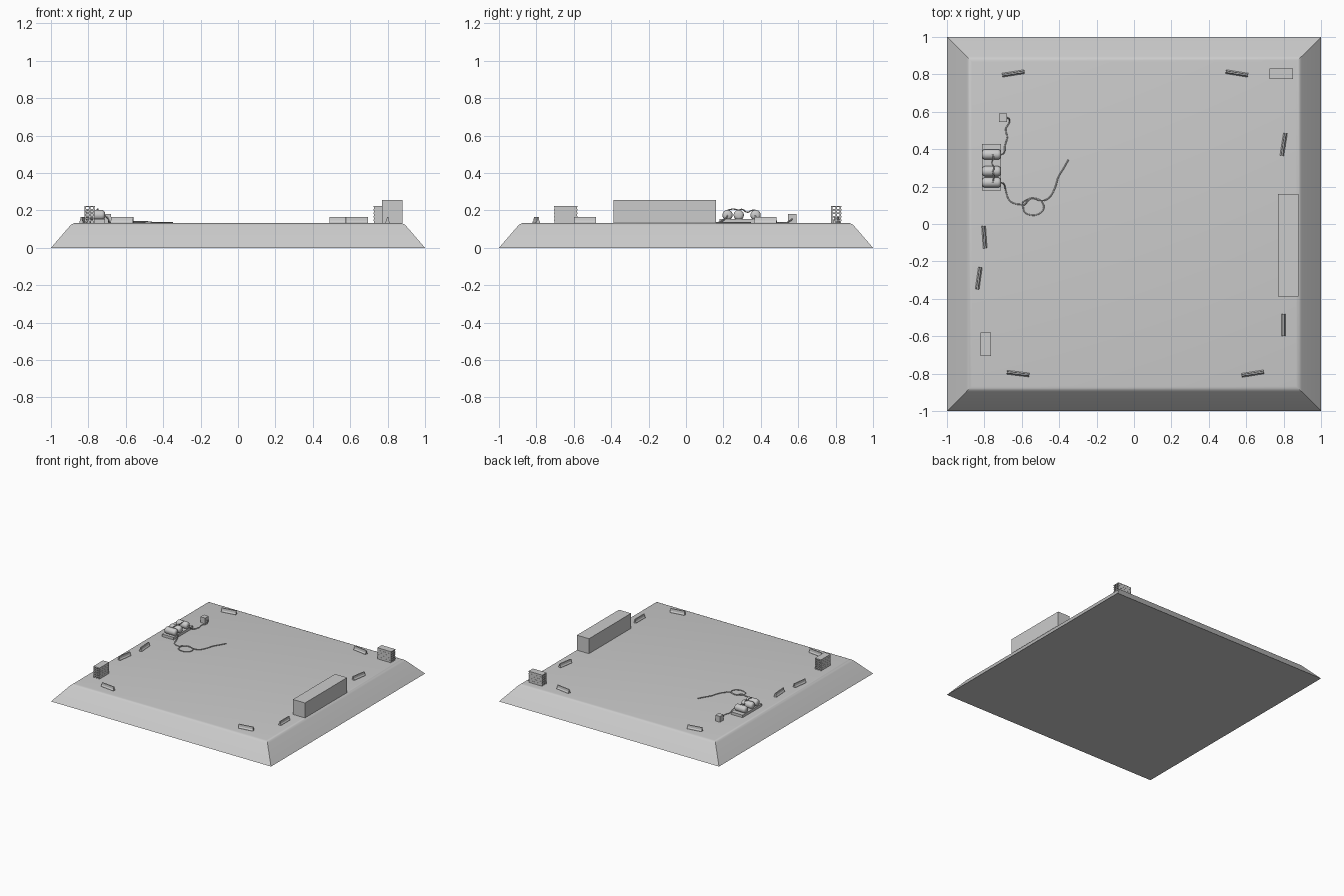
import bpy, bmesh, math
from mathutils import Matrix, Vector

if "Cube" in bpy.data.objects:
    bpy.data.objects.remove(bpy.data.objects["Cube"])

GROUND = 0.133


def finish(name, bm, smooth=None):
    bmesh.ops.recalc_face_normals(bm, faces=bm.faces)
    me = bpy.data.meshes.new(name)
    bm.to_mesh(me)
    bm.free()
    ob = bpy.data.objects.new(name, me)
    bpy.context.collection.objects.link(ob)
    if smooth:
        bpy.ops.object.select_all(action='DESELECT')
        ob.select_set(True)
        bpy.context.view_layer.objects.active = ob
        bpy.ops.object.shade_smooth_by_angle(angle=math.radians(smooth))
    return ob


def add_box(bm, x0, x1, y0, y1, z0, z1):
    m = Matrix.Translation(((x0 + x1) / 2, (y0 + y1) / 2, (z0 + z1) / 2))
    m = m @ Matrix.Diagonal((x1 - x0, y1 - y0, z1 - z0, 1))
    return bmesh.ops.create_cube(bm, size=1, matrix=m)['verts']


def box(name, *b):
    bm = bmesh.new()
    add_box(bm, *b)
    return finish(name, bm)


# sloped platform with a softened top rim
bm = bmesh.new()
for v in add_box(bm, -1, 1, -1, 1, 0, GROUND):
    if v.co.z > 0.05:
        v.co.x *= 0.885
        v.co.y *= 0.885
rim = [e for e in bm.edges if all(v.co.z > 0.1 for v in e.verts)]
bmesh.ops.bevel(bm, geom=rim, offset=0.018, segments=3, profile=0.5, affect='EDGES')
finish("platform", bm, 30)

# long container and small control box
box("container", 0.77, 0.88, -0.387, 0.16, GROUND, 0.256)
box("control_box", -0.722, -0.68, 0.545, 0.59, GROUND, 0.18)


# road barriers with a stepped, tapering profile
def barrier(i, x, y, deg):
    half = [(0.0105, 0), (0.0105, 0.006), (0.006, 0.013), (0.004, 0.031)]
    prof = half + [(-a, b) for a, b in reversed(half)]
    bm = bmesh.new()
    face = bm.faces.new([bm.verts.new((-0.06, a, b)) for a, b in prof])
    ext = bmesh.ops.extrude_face_region(bm, geom=[face], use_keep_orig=True)['geom']
    bmesh.ops.translate(bm, vec=(0.12, 0, 0),
                        verts=[g for g in ext if isinstance(g, bmesh.types.BMVert)])
    ob = finish(f"barrier_{i}", bm)
    ob.location = (x, y, GROUND)
    ob.rotation_euler.z = math.radians(deg)


for i, p in enumerate([(-0.645, 0.805, 9), (0.55, 0.805, -9), (0.80, 0.425, 81),
                       (0.80, -0.54, 90), (0.635, -0.80, 9), (-0.62, -0.80, -7),
                       (-0.80, -0.07, 94), (-0.83, -0.29, 82)]):
    barrier(i + 1, *p)


# stacks of pallets: solid deck boards over three runners
def pallet_stack(name, x, y, deg, layers=5, L=0.125, W=0.056, H=0.0184):
    bm = bmesh.new()
    for k in range(layers):
        z = k * H
        for c in (-1, 0, 1):
            cy = c * (W / 2 - 0.005)
            add_box(bm, -L / 2 + 0.002, L / 2 - 0.002, cy - 0.004, cy + 0.004, z, z + 0.0115)
        add_box(bm, -L / 2, L / 2, -W / 2, W / 2, z + 0.0115, z + H)
    ob = finish(name, bm)
    ob.location = (x, y, GROUND)
    ob.rotation_euler.z = math.radians(deg)


pallet_stack("pallet_stack_back", 0.787, 0.803, 0)
pallet_stack("pallet_stack_left", -0.793, -0.643, 90)

# tray carrying three lying tanks
box("tank_tray", -0.814, -0.711, 0.178, 0.428, GROUND, 0.154)
for i, y in enumerate((0.222, 0.282, 0.372)):
    bm = bmesh.new()
    m = Matrix.Translation((-0.762, y, 0.175)) @ Matrix.Rotation(math.pi / 2, 4, 'Y')
    bmesh.ops.create_cone(bm, cap_ends=True, segments=24, radius1=0.0275, radius2=0.0275,
                          depth=0.102, matrix=m)
    ends = [e for e in bm.edges if abs(e.verts[0].co.x - e.verts[1].co.x) < 1e-4]
    bmesh.ops.bevel(bm, geom=ends, offset=0.018, segments=4, profile=0.5, affect='EDGES')
    finish(f"tank_{i + 1}", bm, 40)


# hoses
def hose(name, pts, r=0.0035):
    cu = bpy.data.curves.new(name, 'CURVE')
    cu.dimensions = '3D'
    cu.bevel_depth = r
    cu.bevel_resolution = 1
    cu.resolution_u = 5
    cu.use_fill_caps = True
    sp = cu.splines.new('BEZIER')
    sp.bezier_points.add(len(pts) - 1)
    for bp, p in zip(sp.bezier_points, pts):
        bp.co = p
        bp.handle_left_type = bp.handle_right_type = 'AUTO'
    bpy.context.collection.objects.link(bpy.data.objects.new(name, cu))


g = GROUND + 0.003
hose("hose_to_control_box",
     [(-0.68, 0.568, 0.155), (-0.668, 0.562, 0.148), (-0.668, 0.54, g), (-0.685, 0.51, g),
      (-0.678, 0.46, g), (-0.69, 0.42, g), (-0.695, 0.38, 0.155), (-0.712, 0.37, 0.172)])
loop = [(-0.54 + 0.058 * math.cos(a), 0.092 + 0.045 * math.sin(a), g + 0.0005 * k)
        for k, a in enumerate(math.radians(170 + 45 * n) for n in range(9))]
hose("hose_outlet",
     [(-0.712, 0.222, 0.172), (-0.697, 0.215, 0.16), (-0.685, 0.175, g), (-0.665, 0.125, g),
      (-0.635, 0.108, g)] + loop[:-1] +
     [(-0.595, 0.105, g + 0.005), (-0.55, 0.137, g + 0.005), (-0.49, 0.125, g + 0.004),
      (-0.455, 0.14, g), (-0.42, 0.20, g), (-0.405, 0.25, g), (-0.375, 0.30, g),
      (-0.35, 0.345, g)])
hose("hose_link_front", [(-0.755, 0.222, 0.202), (-0.75, 0.252, 0.207), (-0.755, 0.282, 0.202)])
hose("hose_link_back", [(-0.755, 0.282, 0.202), (-0.748, 0.30, 0.206), (-0.76, 0.328, 0.19),
                        (-0.752, 0.35, 0.2), (-0.755, 0.372, 0.202)])
